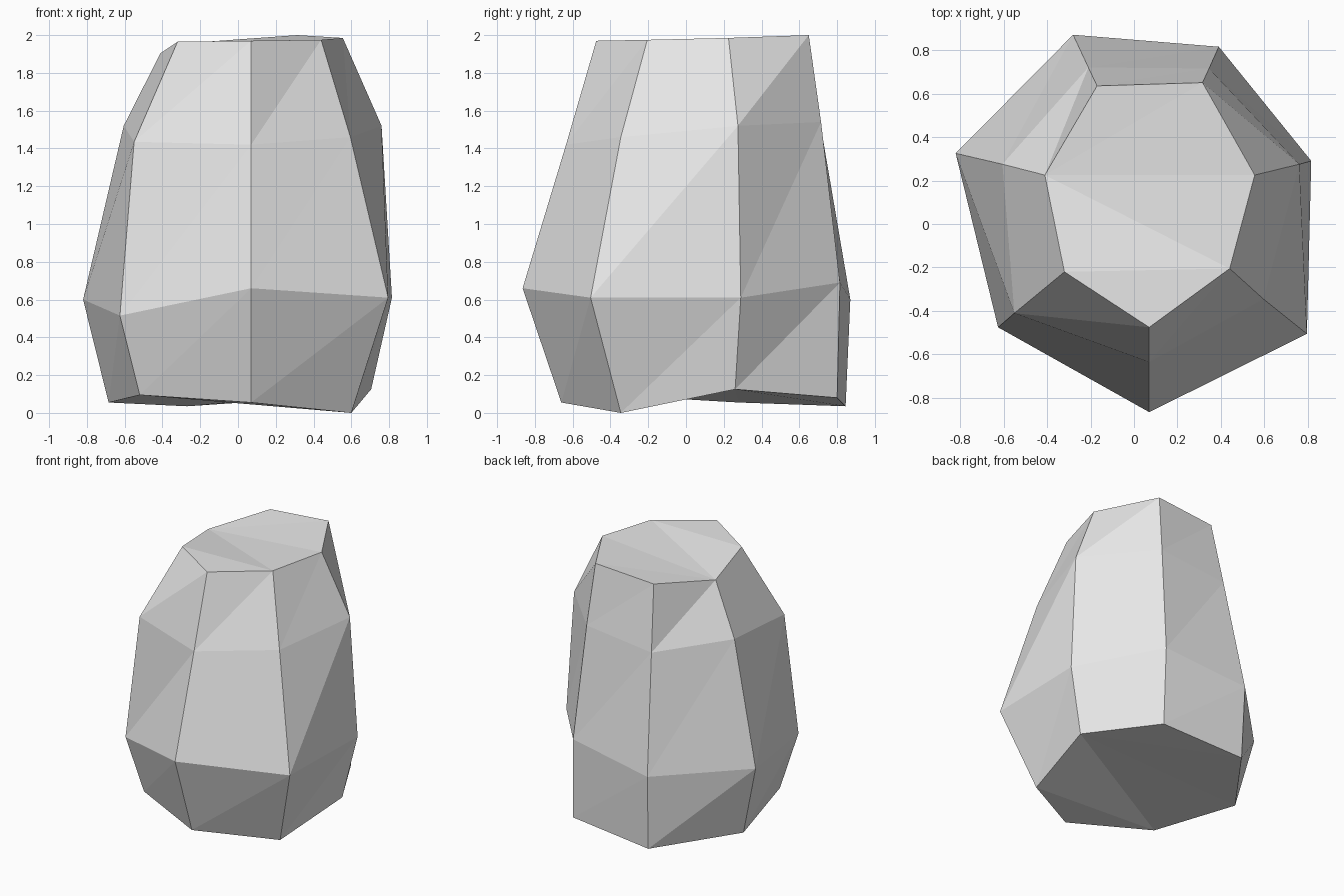
import bpy
import bmesh

# Remove the default cube if it exists
default_cube = bpy.data.objects.get("Cube")
if default_cube:
    bpy.data.objects.remove(default_cube, do_unlink=True)


def make_material(name, value):
    """Create a plain grey material with matching viewport and shader colour."""
    material = bpy.data.materials.new(name)
    material.use_nodes = True
    colour = (value, value, value, 1)
    material.diffuse_color = colour
    shader = next(n for n in material.node_tree.nodes if n.type == 'BSDF_PRINCIPLED')
    shader.inputs["Base Color"].default_value = colour
    return material


# Irregular seven-sided cross-sections, counterclockwise from the front corner
base_ring = [(.07, -.66, .055), (.6, -.345, 0), (.705, .26, .125), (.4, .8, .08),
             (-.27, .845, .035), (-.685, .28, .055), (-.52, -.4, .095)]
belly_ring = [(.07, -.865, .66), (.795, -.505, .61), (.815, .29, .61), (.39, .815, .69),
              (-.28, .87, .6), (-.82, .325, .6), (-.625, -.475, .515)]
shoulder_ring = [(.07, -.635, 1.42), (.595, -.345, 1.46), (.76, .275, 1.52), (.345, .715, 1.54),
                 (-.21, .72, 1.48), (-.605, .275, 1.52), (-.55, -.41, 1.435)]
crown_ring = [(.07, -.475, 1.97), (.44, -.205, 1.975), (.555, .225, 1.985), (.315, .65, 2),
              (-.17, .635, 1.965), (-.41, .225, 1.905), (-.32, -.22, 1.965)]

bm = bmesh.new()
rings = [[bm.verts.new(point) for point in ring]
         for ring in (base_ring, belly_ring, shoulder_ring, crown_ring)]

# Side facets: every panel is split from its lower corner to the next upper corner
for lower, upper in zip(rings, rings[1:]):
    count = len(lower)
    for i in range(count):
        j = (i + 1) % count
        bm.faces.new((lower[i], lower[j], upper[j]))
        bm.faces.new((lower[i], upper[j], upper[i]))


def add_cap(ring, corners):
    """Close a ring with triangles, each named by its corner letters A to G."""
    for triangle in corners.split():
        bm.faces.new([ring["ABCDEFG".index(letter)] for letter in triangle])


# Faceted underside and crown
add_cap(rings[0], "AGB BGC CGF CFE CED")
add_cap(rings[-1], "GAB FGB FBC FCD FDE")

bmesh.ops.recalc_face_normals(bm, faces=bm.faces[:])
mesh = bpy.data.meshes.new("rock")
bm.to_mesh(mesh)
bm.free()
mesh.materials.append(make_material("stone grey", .8))

rock = bpy.data.objects.new("rock", mesh)
bpy.context.collection.objects.link(rock)
